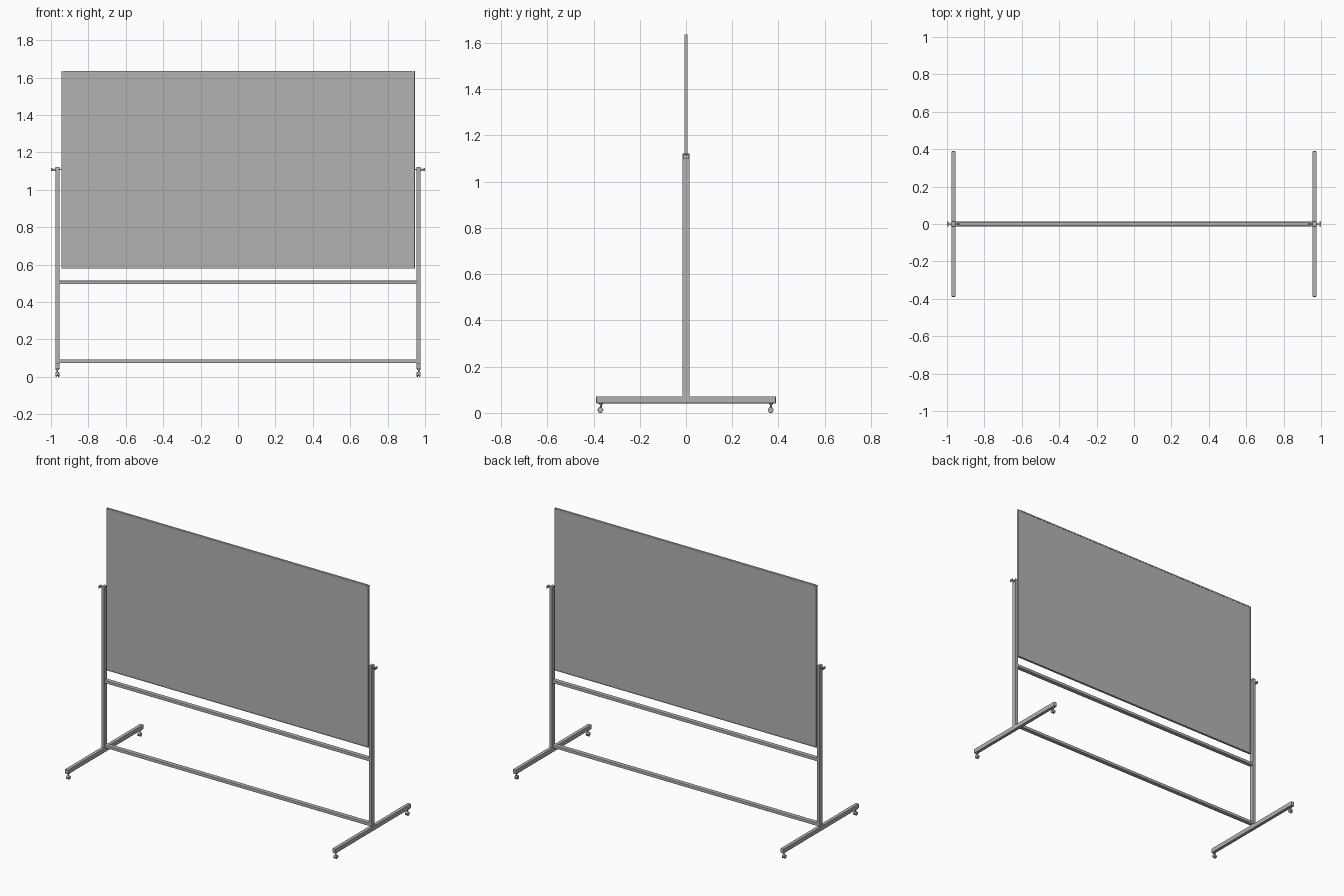
import bpy, bmesh, math
from mathutils import Matrix, Vector

if "Cube" in bpy.data.objects:
    bpy.data.objects.remove(bpy.data.objects["Cube"])

grey = bpy.data.materials.new("grey metal")
grey.diffuse_color = (0.45, 0.45, 0.45, 1)
grey.use_nodes = True
grey.node_tree.nodes["Principled BSDF"].inputs["Base Color"].default_value = grey.diffuse_color


def finish(bm, name):
    me = bpy.data.meshes.new(name)
    bm.to_mesh(me)
    bm.free()
    me.materials.append(grey)
    ob = bpy.data.objects.new(name, me)
    bpy.context.collection.objects.link(ob)
    return ob


def box(name, lo, hi, bevel=0.0):
    lo, hi = Vector(lo), Vector(hi)
    bm = bmesh.new()
    bmesh.ops.create_cube(bm, size=1, matrix=Matrix.Translation((lo + hi) / 2)
                          @ Matrix.Diagonal((*(hi - lo), 1)))
    if bevel:
        bmesh.ops.bevel(bm, geom=bm.edges[:], offset=bevel, segments=2,
                        profile=0.5, affect='EDGES')
    return finish(bm, name)


def rod(name, centre, r, length, axis, segs=20, bevel=0.0):
    rot = {'X': Matrix.Rotation(math.pi / 2, 4, 'Y'), 'Z': Matrix()}[axis]
    bm = bmesh.new()
    bmesh.ops.create_cone(bm, cap_ends=True, segments=segs, radius1=r, radius2=r,
                          depth=length, matrix=Matrix.Translation(centre) @ rot)
    if bevel:
        rims = [e for e in bm.edges if any(len(f.verts) > 4 for f in e.link_faces)]
        bmesh.ops.bevel(bm, geom=rims, offset=bevel, segments=2,
                        profile=0.5, affect='EDGES')
    for f in bm.faces:
        f.smooth = len(f.verts) == 4
    for e in bm.edges:
        e.smooth = e.calc_face_angle(0) < 0.7
    return finish(bm, name)


# writing panel with slim frame
W, Z0, Z1 = 0.945, 0.578, 1.636
box("board_panel", (-W + .003, -.006, Z0 + .003), (W - .003, .006, Z1 - .003))
box("board_frame_bottom", (-W, -.0075, Z0), (W, .0075, Z0 + .005), .001)
box("board_frame_top", (-W + .015, -.0075, Z1 - .010), (W - .015, .0075, Z1), .002)

# cross rails between the posts
box("upper_rail", (-.956, -.014, .495), (.956, .014, .514), .002)
box("lower_rail", (-.956, -.014, .073), (.956, .014, .092), .002)

for s, side in ((-1, "left"), (1, "right")):
    def span(name, a, b, y, z0, z1, bevel=0.0):
        x = sorted((s * a, s * b))
        return box(side + "_" + name, (x[0], -y, z0), (x[1], y, z1), bevel)

    # board edge strip, post and foot
    span("board_frame_edge", W - .005, W, .0075, Z0, Z1, .001)
    span("post", .955, .976, .015, .066, 1.122, .002)
    span("foot", .954, .977, .389, .041, .071, .003)

    # pivot pin and clamping knob
    rod(side + "_pivot_pin", (s * .9625, 0, 1.108), .0035, .045, 'X')
    rod(side + "_knob_collar", (s * .978, 0, 1.108), .007, .006, 'X')
    rod(side + "_knob_shaft", (s * .986, 0, 1.108), .004, .018, 'X')
    span("knob_handle", .992, 1.0, .013, 1.100, 1.117, .003)

    # twin-wheel casters
    for t, end in ((-1, "front"), (1, "back")):
        n = f"{side}_{end}_caster_"
        y = t * .368
        rod(n + "plate", (s * .9655, y, .0395), .009, .005, 'Z')
        rod(n + "stem", (s * .9655, y, .030), .004, .022, 'Z')
        rod(n + "hood", (s * .9655, y - .002, .0155), .010, .006, 'X')
        for k in (-1, 1):
            rod(n + ("inner" if k < 0 else "outer") + "_wheel",
                (s * (.9655 + k * .0062), y - .002, .0125), .0125, .0075, 'X', 20, .002)
